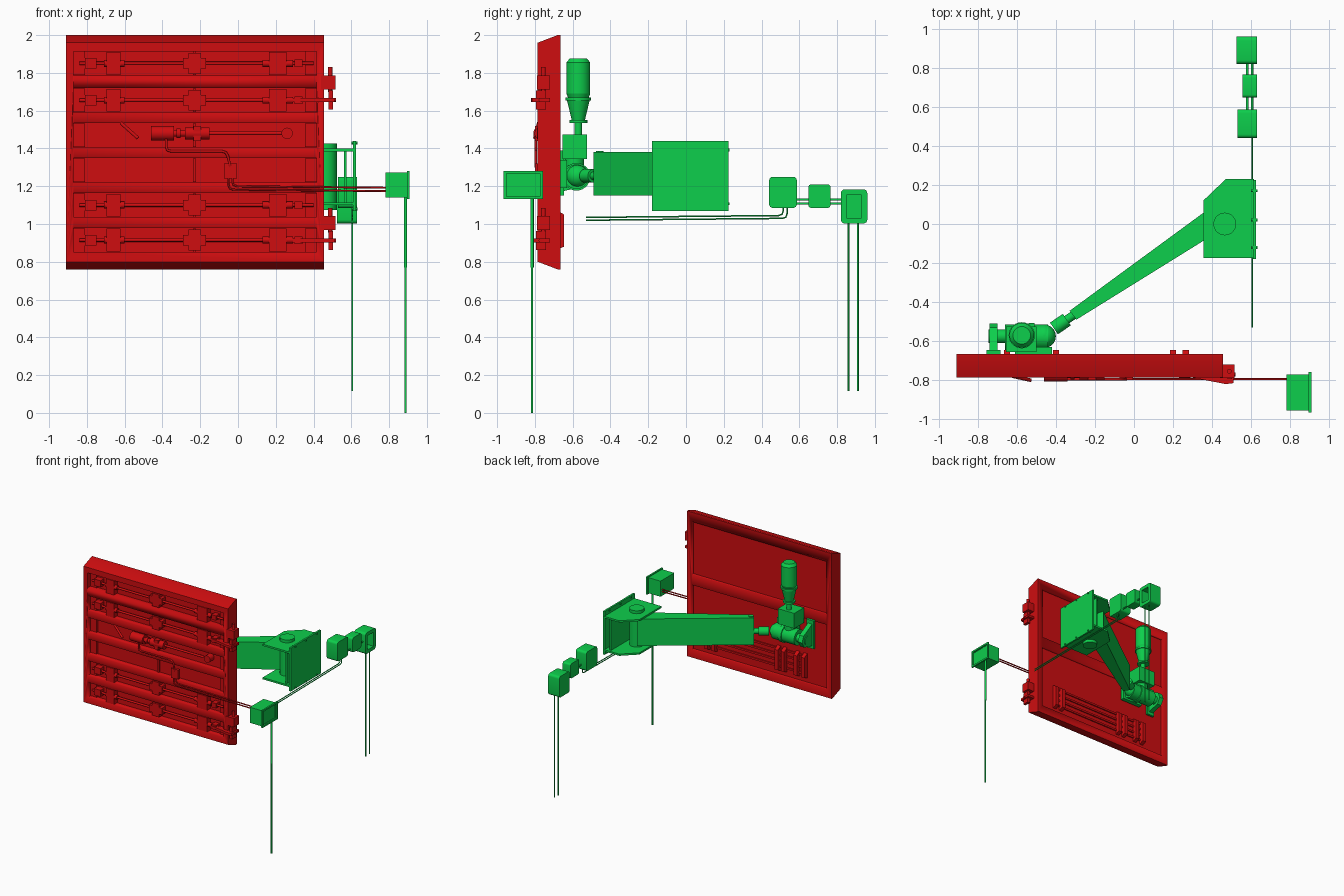
import bpy, bmesh
from mathutils import Vector, Matrix

default_cube = bpy.data.objects.get("Cube")
if default_cube:
    bpy.data.objects.remove(default_cube, do_unlink=True)


def make_material(name, colour):
    material = bpy.data.materials.new(name)
    material.use_nodes = True
    material.diffuse_color = colour
    material.node_tree.nodes["Principled BSDF"].inputs["Base Color"].default_value = colour
    return material


RED = make_material("signal red", (0.62, 0.004, 0.005, 1))
GREEN = make_material("bright green", (0.004, 0.62, 0.072, 1))


class Part:
    """Collects primitives in one mesh and turns them into a named object."""

    def __init__(self, name, material):
        self.name, self.material, self.bm = name, material, bmesh.new()

    def box(self, x, y, z, bevel=0):
        """Box given by its (low, high) ranges, optionally with rounded x-running edges."""
        ranges = (x, y, z)
        centre = Vector([sum(r) / 2 for r in ranges])
        size = [r[1] - r[0] for r in ranges]
        made = bmesh.ops.create_cube(self.bm, size=1, matrix=Matrix.Translation(centre) @ Matrix.Diagonal((*size, 1)))
        if bevel:
            edges = {e for v in made["verts"] for e in v.link_edges
                     if abs((e.verts[0].co - e.verts[1].co).x) > size[0] / 2}
            bmesh.ops.bevel(self.bm, geom=list(edges), offset=bevel, segments=4, profile=0.5, affect='EDGES')
        return self

    def rod(self, start, end, radius, end_radius=None, sides=20):
        start, end = Vector(start), Vector(end)
        axis = end - start
        turn = axis.to_track_quat('Z', 'Y').to_matrix().to_4x4()
        bmesh.ops.create_cone(self.bm, cap_ends=True, segments=sides, depth=axis.length, radius1=radius,
                              radius2=radius if end_radius is None else end_radius,
                              matrix=Matrix.Translation((start + end) / 2) @ turn)
        return self

    def ball(self, centre, radius):
        bmesh.ops.create_uvsphere(self.bm, u_segments=20, v_segments=12, radius=radius,
                                  matrix=Matrix.Translation(centre))
        return self

    def prism(self, outline, axis, low, high):
        """Extrude a 2D outline along the x or z axis."""
        place = (lambda p, d: (d, *p)) if axis == 'x' else (lambda p, d: (*p, d))
        face = self.bm.faces.new([self.bm.verts.new(place(p, low)) for p in outline])
        grown = bmesh.ops.extrude_face_region(self.bm, geom=[face], use_keep_orig=True)
        shift = Vector(place((0, 0), high - low))
        bmesh.ops.translate(self.bm, vec=shift, verts=[g for g in grown["geom"] if isinstance(g, bmesh.types.BMVert)])
        return self

    def hollow(self, wall, depth):
        """Open the largest face that looks towards +x."""
        self.bm.normal_update()
        face = max(self.bm.faces, key=lambda f: f.normal.x * f.calc_area())
        bmesh.ops.inset_region(self.bm, faces=[face], thickness=wall)
        inner = bmesh.ops.extrude_discrete_faces(self.bm, faces=[face])["faces"][0]
        bmesh.ops.translate(self.bm, vec=(-depth, 0, 0), verts=inner.verts)
        return self

    def build(self):
        bmesh.ops.recalc_face_normals(self.bm, faces=self.bm.faces)
        mesh = bpy.data.meshes.new(self.name)
        self.bm.to_mesh(mesh)
        self.bm.free()
        mesh.materials.append(self.material)
        obj = bpy.data.objects.new(self.name, mesh)
        bpy.context.collection.objects.link(obj)
        bpy.ops.object.select_all(action='DESELECT')
        bpy.context.view_layer.objects.active = obj
        obj.select_set(True)
        bpy.ops.object.shade_smooth_by_angle(angle=0.6)
        return obj


def tube(name, points, radius, material):
    """Round pipe along a path with softened corners."""
    curve = bpy.data.curves.new(name, 'CURVE')
    curve.dimensions, curve.bevel_depth, curve.bevel_resolution = '3D', radius, 2
    curve.use_fill_caps = True
    path = [Vector(p) for p in points]
    soft = [path[0]]
    for before, corner, after in zip(path, path[1:], path[2:]):
        a, b = [corner + (p - corner).normalized() * 0.025 for p in (before, after)]
        soft += [a, (a + b + corner * 2) / 4, b]
    soft.append(path[-1])
    spline = curve.splines.new('POLY')
    spline.points.add(len(soft) - 1)
    for point, co in zip(spline.points, soft):
        point.co = (*co, 1)
    curve.materials.append(material)
    bpy.context.collection.objects.link(bpy.data.objects.new(name, curve))


# Door leaf with sloped top and bottom, six front bays and two rear recesses
BACK, FRONT, FLOOR = -0.665, -0.785, -0.735
LATCH_ROWS = (1.85, 1.655, 1.1, 0.915)
BAYS = LATCH_ROWS + (1.47, 1.285)
door = Part("door_leaf", RED).prism(
    [(FRONT, 0.8), (-0.68, 0.76), (BACK, 0.76), (BACK, 2), (-0.68, 2), (FRONT, 1.96)], 'x', -0.91, 0.455).build()
cutter = Part("door_recess_cutter", RED)
for z in BAYS:
    cutter.box((-0.87, 0.415), (FRONT - 0.1, FLOOR), (z - 0.064, z + 0.064))
for z in ((0.83, 1.38), (1.47, 1.92)):
    cutter.box((-0.86, 0.41), (BACK - 0.02, BACK + 0.1), z)
cutter = cutter.build()
cutter.hide_render = True
cut = door.modifiers.new("recesses", 'BOOLEAN')
cut.object, cut.solver = cutter, 'EXACT'
bpy.context.view_layer.objects.active = door
bpy.ops.object.modifier_apply(modifier=cut.name)
bpy.data.objects.remove(cutter, do_unlink=True)

# Latch mechanism repeated in four bays
latches = Part("latch_rods", RED)
for z in LATCH_ROWS:
    latches.rod((-0.84, -0.765, z), (0.4, -0.765, z), 0.009, sides=12)
    for x, half, tall in ((-0.66, 0.037, 0.06), (0.21, 0.047, 0.06), (-0.23, 0.033, 0.055),
                          (-0.23, 0.06, 0.028), (-0.78, 0.03, 0.028), (0.32, 0.022, 0.02)):
        latches.box((x - half, x + half), (FLOOR, FRONT), (z - tall, z + tall))
    latches.rod((-0.71, -0.765, z), (-0.6, -0.765, z), 0.018)
    latches.rod((0.13, -0.765, z), (0.29, -0.765, z), 0.018)
latches.build()
ends = Part("bay_end_plates", RED)
for z in BAYS:
    for x in (-0.84, 0.385):
        ends.box((x - 0.03, x + 0.03), (FLOOR, -0.75), (z - 0.062, z + 0.062))
    ends.box((-0.238, -0.222), (FLOOR, -0.75), (z - 0.062, z + 0.062))
ends.build()

# Door drive, handle and wiring
drive = Part("door_drive", RED)
z = 1.48
for start, end, radius in ((-0.46, -0.34, 0.038), (-0.34, -0.28, 0.018), (-0.28, -0.15, 0.032),
                           (-0.15, 0.24, 0.009), (-0.325, -0.305, 0.026)):
    drive.rod((start, -0.77, z), (end, -0.77, z), radius)
drive.rod((0.26, FLOOR, z), (0.26, -0.79, z), 0.03)
drive.box((-0.235, -0.195), (FLOOR, -0.8), (z - 0.04, z + 0.04)).build()
Part("door_handle", RED).rod((-0.62, -0.78, 1.535), (-0.53, -0.8, 1.455), 0.009).build()
WIRE = -0.795
tube("motor_wire", [(-0.38, WIRE, 1.45), (-0.38, WIRE, 1.385), (-0.06, WIRE, 1.385), (-0.04, WIRE, 1.3)], 0.007, RED)
Part("wire_box", RED).box((-0.075, -0.005), (-0.8, FRONT + 0.01), (1.24, 1.32)).build()
for name, x, z in (("upper", -0.03, 1.2), ("lower", -0.05, 1.182)):
    tube(name + "_door_wire", [(x, WIRE, 1.25), (x, WIRE, z), (0.79, WIRE, z - 0.008)], 0.005, RED)

# Hinges on the door edge
for name, z in (("upper_hinge", 1.75), ("lower_hinge", 1.005)):
    hinge = Part(name, RED).box((0.44, 0.515), (-0.79, -0.72), (z - 0.037, z + 0.037))
    hinge.rod((0.488, -0.755, z - 0.05), (0.488, -0.755, z + 0.08), 0.012)
    pin = z - 0.093
    hinge.box((0.478, 0.502), (-0.795, -0.74), (pin - 0.05, pin + 0.05))
    hinge.rod((0.3, -0.77, pin), (0.52, -0.77, pin), 0.01)
    hinge.prism([(0.29, FRONT), (0.47, -0.82), (0.51, -0.815), (0.515, -0.72), (0.44, -0.72)],
                'z', pin - 0.01, pin + 0.01).build()

# Rounded guide bars and rails in the lower rear recess
guides = Part("rear_guides", RED)
for x in (0.265, 0.2, -0.4, -0.46, -0.58, -0.65):
    guides.prism([(BACK - 0.03, 0.86), (-0.645, 0.88), (-0.645, 1.05), (BACK - 0.03, 1.08)], 'x', x - 0.016, x + 0.016)
for z in (0.9, 0.95, 1, 1.05):
    guides.box((-0.65, 0.265), (BACK - 0.03, BACK - 0.01), (z - 0.008, z + 0.008))
guides.build()

# Wall bracket with pivot
bracket = Part("wall_bracket", GREEN)
PLATE = [(0.355, -0.175), (0.615, -0.175), (0.615, 0.23), (0.47, 0.23), (0.355, 0.12)]
for low in (1.1, 1.385):
    bracket.prism(PLATE, 'z', low, low + 0.015)
bracket.box((0.61, 0.625), (-0.18, 0.225), (1.07, 1.44))
bracket.box((0.56, 0.575), (-0.16, 0.21), (1.1, 1.39))
for y in (-0.12, 0.02, 0.17):
    for z in (1.08, 1.43):
        bracket.rod((0.6, y, z), (0.632, y, z), 0.008, sides=6)
bracket.build()
Part("bracket_pivot", GREEN).rod((0.465, 0, 1.075), (0.465, 0, 1.425), 0.058, sides=32).build()

# Tapered swing arm
Part("swing_arm", GREEN).prism([(-0.33, -0.445), (-0.295, -0.49), (0.43, -0.04), (0.4, 0.09)], 'z', 1.15, 1.38).rod(
    (-0.295, -0.457, 1.36), (-0.295, -0.457, 1.387), 0.02).build()

# Wrist joint between arm and door
wrist = Part("wrist_joint", GREEN)
tip, elbow, hub = [Vector(p) for p in ((-0.3, -0.46, 1.255), (-0.41, -0.535, 1.255), (-0.46, -0.575, 1.255))]
wrist.rod(tip, elbow, 0.022).rod(tip.lerp(elbow, 0.4), elbow, 0.036).ball(hub, 0.06)
wrist.rod((-0.66, -0.58, 1.25), (-0.44, -0.58, 1.25), 0.065, sides=28)
wrist.rod((-0.54, -0.58, 1.25), (-0.51, -0.58, 1.25), 0.073, sides=28)
wrist.box((-0.61, -0.42), (BACK, -0.63), (1.19, 1.34))
wrist.box((-0.655, -0.5), (-0.655, -0.525), (1.345, 1.475))
wrist.rod((-0.575, -0.59, 1.25), (-0.575, -0.59, 1.36), 0.05).build()
lever = Part("wrist_lever", GREEN).rod((-0.745, -0.575, 1.25), (-0.655, -0.575, 1.25), 0.035)
lever.prism([(BACK, 1.17), (-0.54, 1.2), (-0.51, 1.25), (-0.53, 1.3), (BACK, 1.37)], 'x', -0.74, -0.7)
lever.box((-0.755, -0.685), (BACK, -0.645), (1.15, 1.39)).build()

# Upright drive motor
MOTOR_X, MOTOR_Y = -0.575, -0.57
motor = Part("upright_motor", GREEN)
for low, high, radius, top in ((1.46, 1.55, 0.02, 0.02), (1.535, 1.55, 0.048, 0.048), (1.55, 1.655, 0.035, 0.06),
                               (1.655, 1.67, 0.067, 0.067), (1.67, 1.69, 0.055, 0.063),
                               (1.69, 1.855, 0.063, 0.063), (1.855, 1.877, 0.063, 0.045)):
    motor.rod((MOTOR_X, MOTOR_Y, low), (MOTOR_X, MOTOR_Y, high), radius, top, sides=28)
motor.build()

# Front control box on its pole
Part("front_control_box", GREEN).box((0.78, 0.898), (-0.955, -0.77), (1.14, 1.273)).hollow(0.012, 0.1).build()
Part("front_box_flange", GREEN).box((0.895, 0.908), (-0.965, -0.758), (1.132, 1.281)).hollow(0.02, 0.0125).build()
Part("front_pole", GREEN).rod((0.887, -0.815, 0), (0.887, -0.815, 0.8), 0.006).rod(
    (0.887, -0.815, 0.77), (0.887, -0.815, 1.16), 0.009).build()

# Rear row of control boxes, joined by pipes and standing on poles
Part("rear_box_near", GREEN).box((0.53, 0.63), (0.44, 0.587), (1.085, 1.25), 0.02).build()
Part("rear_box_middle", GREEN).box((0.555, 0.63), (0.648, 0.765), (1.085, 1.21), 0.015).build()
Part("rear_box_far", GREEN).box((0.525, 0.63), (0.82, 0.96), (1.003, 1.183), 0.02).hollow(0.03, 0.08).build()
links = Part("box_link_pipes", GREEN)
for x, z in ((0.58, 1.13), (0.605, 1.108)):
    links.rod((x, 0.56, z), (x, 0.84, z), 0.006, sides=12)
links.build()
for side, y in (("left", 0.86), ("right", 0.91)):
    Part(side + "_rear_pole", GREEN).rod((0.605, y, 0.115), (0.605, y, 1.02), 0.005).build()
for name, y, z in (("upper", 0.515, 1.045), ("lower", 0.535, 1.03)):
    tube(name + "_wall_wire", [(0.605, -0.53, z - 0.01), (0.605, y, z), (0.605, y, 1.1)], 0.004, GREEN)
